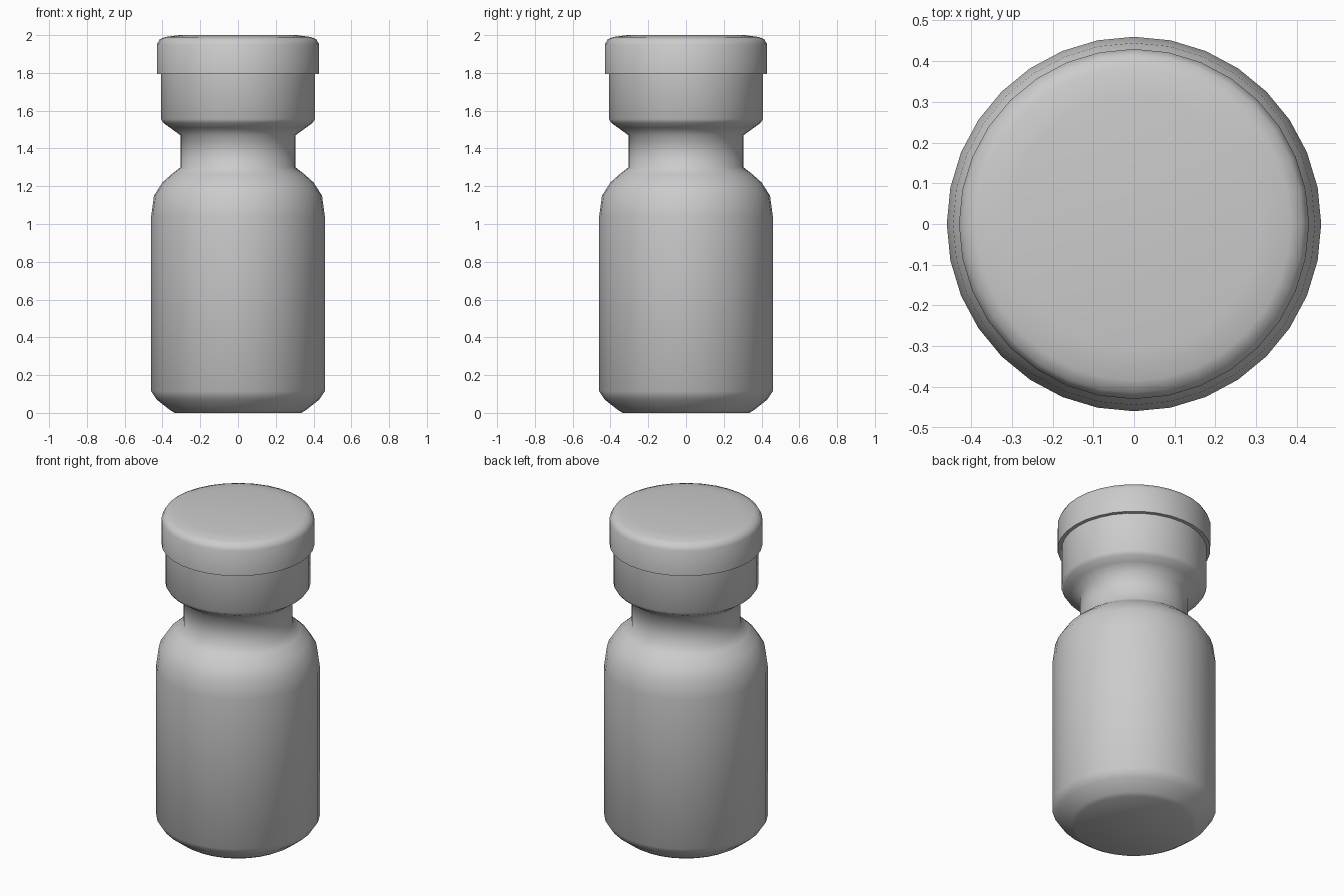
import bpy, bmesh, math

if "Cube" in bpy.data.objects:
    bpy.data.objects.remove(bpy.data.objects["Cube"])

SIDES = 32

grey = bpy.data.materials.new("plain grey")
grey.use_nodes = True
grey.diffuse_color = (0.6, 0.6, 0.6, 1)
grey.node_tree.nodes["Principled BSDF"].inputs["Base Color"].default_value = (0.6, 0.6, 0.6, 1)


def lathe(name, profile):
    """Spin a (radius, height) profile into a closed, smooth solid."""
    bm = bmesh.new()
    rings = []
    for r, z in profile:
        rings.append([bm.verts.new((r * math.cos(i * math.tau / SIDES),
                                    r * math.sin(i * math.tau / SIDES), z))
                      for i in range(SIDES)])
    for low, high in zip(rings, rings[1:]):
        for i in range(SIDES):
            j = (i + 1) % SIDES
            bm.faces.new((low[i], low[j], high[j], high[i]))
    bm.faces.new(rings[0][::-1])
    bm.faces.new(rings[-1])
    mesh = bpy.data.meshes.new(name)
    bm.to_mesh(mesh)
    bm.free()
    mesh.materials.append(grey)
    obj = bpy.data.objects.new(name, mesh)
    bpy.context.collection.objects.link(obj)
    bpy.ops.object.select_all(action="DESELECT")
    obj.select_set(True)
    bpy.context.view_layer.objects.active = obj
    bpy.ops.object.shade_smooth_by_angle(angle=math.radians(60))
    return obj


# Bottle: bevelled base, straight body, rounded shoulder, neck and flared lip
lathe("bottle", [
    (0.335, 0), (0.36, 0.015), (0.43, 0.07), (0.46, 0.115),
    (0.46, 1.04), (0.445, 1.15), (0.40, 1.22), (0.35, 1.265), (0.305, 1.30),
    (0.305, 1.47), (0.36, 1.51), (0.395, 1.535), (0.408, 1.555), (0.408, 1.82)])

# Cap: overhanging disc with a rounded top edge
lathe("cap", [
    (0.43, 1.795), (0.43, 1.95), (0.415, 1.978), (0.385, 1.99), (0.31, 2.0)])
